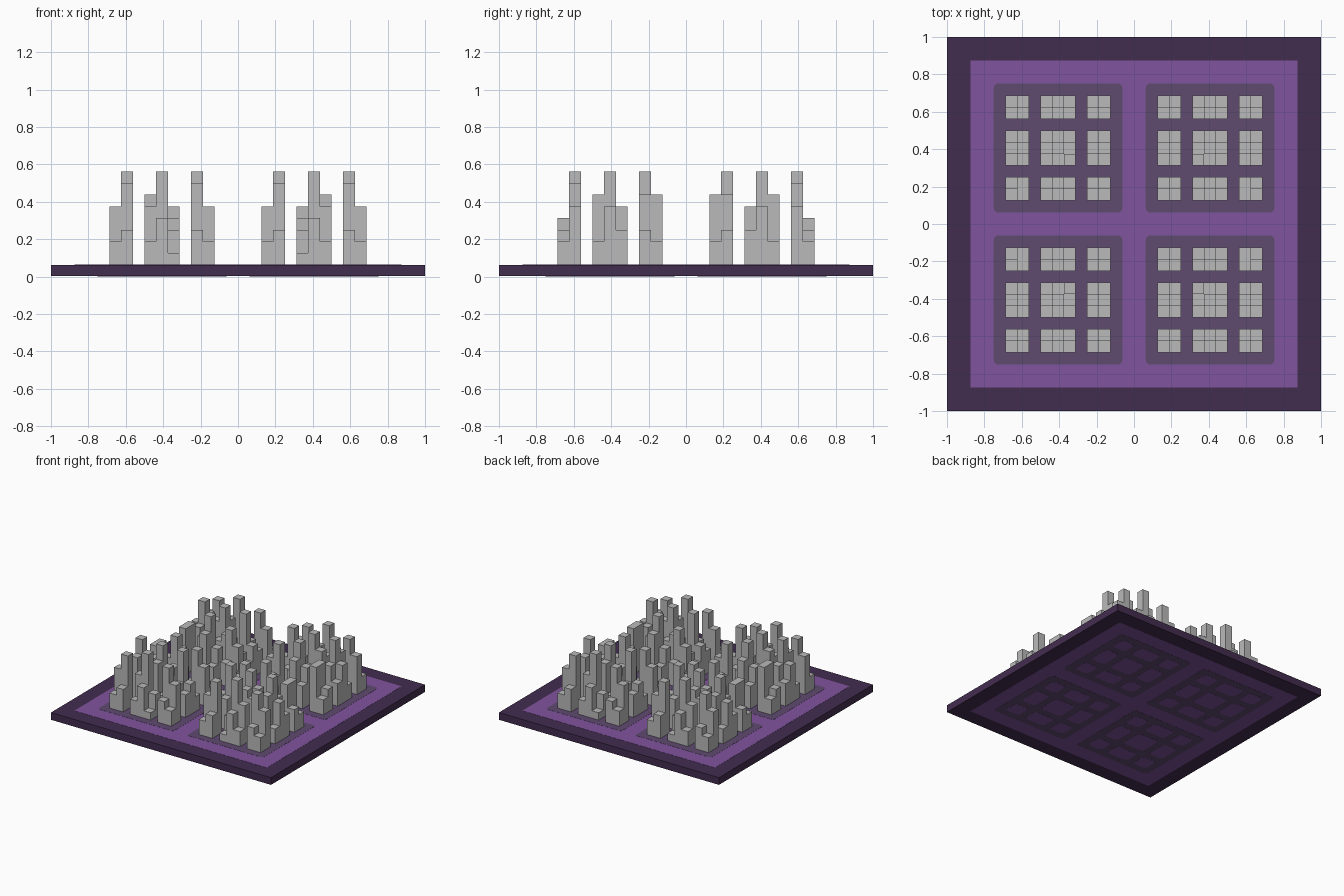
import bpy
import bmesh
import math

cube = bpy.data.objects.get("Cube")
if cube:
    bpy.data.objects.remove(cube, do_unlink=True)

UNIT = 1 / 16      # city grid cell, also the slab thickness
STEP = 0.001       # tiny offset between nested ground layers


def material(name, color):
    mat = bpy.data.materials.new(name)
    mat.use_nodes = True
    mat.diffuse_color = (*color, 1)
    mat.node_tree.nodes["Principled BSDF"].inputs["Base Color"].default_value = (*color, 1)
    return mat


rim_mat = material("dark plum", (0.055, 0.026, 0.08))
road_mat = material("purple", (0.216, 0.088, 0.342))
pavement_mat = material("muted plum", (0.114, 0.07, 0.162))
building_mat = material("light grey", (0.49, 0.49, 0.49))


def finish(name, bm, mat, mirror=False):
    mesh = bpy.data.meshes.new(name)
    bm.to_mesh(mesh)
    bm.free()
    mesh.materials.append(mat)
    obj = bpy.data.objects.new(name, mesh)
    bpy.context.collection.objects.link(obj)
    if mirror:
        mod = obj.modifiers.new("four_quarters", "MIRROR")
        mod.use_axis = (True, True, False)
        mod.use_mirror_merge = False
    return obj


def slab(name, mat, x0, x1, y0, y1, z0, z1, radius=0, mirror=False):
    """Flat slab with optionally rounded plan corners."""
    bm = bmesh.new()
    corners = [(x1, y1, -1, -1), (x0, y1, 1, -1), (x0, y0, 1, 1), (x1, y0, -1, 1)]
    outline = []
    for i, (x, y, dx, dy) in enumerate(corners):
        for k in range(5 if radius else 1):
            a = math.pi / 2 * (i + k / 4)
            outline.append(bm.verts.new((x + radius * (dx + math.cos(a)),
                                         y + radius * (dy + math.sin(a)), z0)))
    face = bm.faces.new(outline)
    top = bmesh.ops.extrude_face_region(bm, geom=[face])["geom"]
    verts = [v for v in top if isinstance(v, bmesh.types.BMVert)]
    bmesh.ops.translate(bm, verts=verts, vec=(0, 0, z1 - z0))
    bmesh.ops.recalc_face_normals(bm, faces=bm.faces)
    return finish(name, bm, mat, mirror)


# Ground: nested layers visible from above and below
slab("base_rim", rim_mat, -1, 1, -1, 1, 3 * STEP, UNIT)
slab("road_field", road_mat, -0.875, 0.875, -0.875, 0.875, 2 * STEP, UNIT + STEP)
slab("pavement", pavement_mat, UNIT, 0.75, UNIT, 0.75, STEP, UNIT + 2 * STEP, 0.022, True)

# Heights in grid units for one quarter, listed from its outer corner inward
HEIGHTS = ["3435243",
           "6869486",
           "3767354",
           "6979595",
           "4635643",
           "4769586",
           "3747343"]
grid = [[int(c) for c in reversed(row)] for row in reversed(HEIGHTS)]
# Each lot: first cell, cell count, start position in grid units
LOTS = [(0, 2, 2), (2, 3, 5), (5, 2, 9)]


def building(name, cells, x0, y0):
    """Cluster of square towers with walls only where a neighbour is lower."""
    bm = bmesh.new()
    rows, cols = len(cells), len(cells[0])

    def quad(points):
        bm.faces.new([bm.verts.new([c * UNIT for c in p]) for p in points])

    for j in range(rows):
        for i in range(cols):
            h, x, y = cells[j][i], x0 + i, y0 + j
            ring = [(x, y), (x + 1, y), (x + 1, y + 1), (x, y + 1)]
            quad([(*p, h) for p in ring])
            for k, (dx, dy) in enumerate([(0, -1), (1, 0), (0, 1), (-1, 0)]):
                ni, nj = i + dx, j + dy
                inside = 0 <= ni < cols and 0 <= nj < rows
                low = cells[nj][ni] if inside else 1
                if low < h:
                    a, b = ring[k], ring[(k + 1) % 4]
                    quad([(*a, low), (*b, low), (*b, h), (*a, h)])
    bmesh.ops.remove_doubles(bm, verts=bm.verts, dist=STEP)
    return finish(name, bm, building_mat, True)


# Buildings, with a rounded foundation patch under each one
for r, (row, depth, y) in enumerate(LOTS):
    for c, (col, width, x) in enumerate(LOTS):
        cells = [line[col:col + width] for line in grid[row:row + depth]]
        building(f"building_{r + 1}_{c + 1}", cells, x, y)
        slab(f"foundation_{r + 1}_{c + 1}", road_mat, x * UNIT, (x + width) * UNIT,
             y * UNIT, (y + depth) * UNIT, 0, 0.01, 0.03, True)
